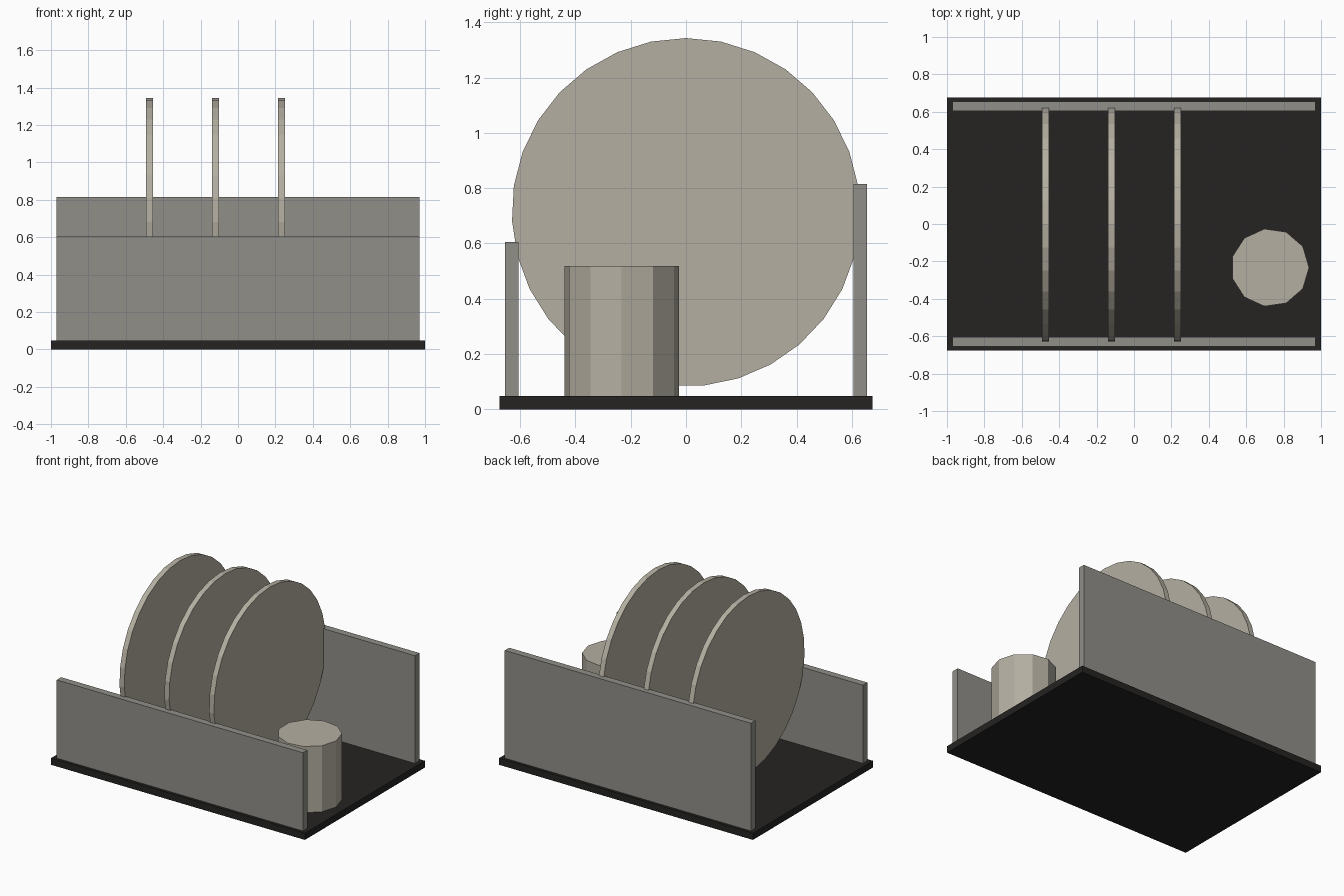
import bpy, bmesh
from math import sin, cos, tau
from mathutils import Vector

if "Cube" in bpy.data.objects:
    bpy.data.objects.remove(bpy.data.objects["Cube"])


def material(name, rgb):
    m = bpy.data.materials.new(name)
    m.diffuse_color = (*rgb, 1)
    m.use_nodes = True
    m.node_tree.nodes["Principled BSDF"].inputs["Base Color"].default_value = m.diffuse_color
    return m


DARK = material("dark_base", (0.018, 0.017, 0.016))
GREY = material("wall_grey", (0.28, 0.275, 0.25))
CREAM = material("cream", (0.46, 0.43, 0.36))


def prism(name, outline, depth, mat):
    """Extrude a closed planar outline along the depth vector."""
    bm = bmesh.new()
    face = bm.faces.new([bm.verts.new(p) for p in outline])
    ext = bmesh.ops.extrude_face_region(bm, geom=[face], use_keep_orig=True)
    moved = [g for g in ext["geom"] if isinstance(g, bmesh.types.BMVert)]
    bmesh.ops.translate(bm, verts=moved, vec=Vector(depth))
    bmesh.ops.recalc_face_normals(bm, faces=bm.faces)
    me = bpy.data.meshes.new(name)
    bm.to_mesh(me)
    bm.free()
    me.materials.append(mat)
    ob = bpy.data.objects.new(name, me)
    bpy.context.collection.objects.link(ob)
    return ob


def slab(name, half_x, y0, y1, z0, z1, mat):
    corners = [(-half_x, y0, z0), (half_x, y0, z0), (half_x, y1, z0), (-half_x, y1, z0)]
    return prism(name, corners, (0, 0, z1 - z0), mat)


# base plate with a low front wall and a taller back wall
slab("base_plate", 1.0, -0.675, 0.675, 0.0, 0.048, DARK)
slab("front_wall", 0.97, -0.655, -0.605, 0.048, 0.605, GREY)
slab("back_wall", 0.97, 0.605, 0.655, 0.048, 0.815, GREY)

# three upright plates, 31 sides with one corner at the top
for i, x in enumerate((-0.474, -0.121, 0.232)):
    ring = [(x - 0.019, 0.63 * sin(tau * k / 31), 0.713 + 0.63 * cos(tau * k / 31))
            for k in range(31)]
    prism(f"plate_{i + 1}", ring, (0.038, 0, 0), CREAM)

# 11-sided cup with one corner facing +x
ring = [(0.727 + 0.209 * cos(tau * k / 11), -0.233 + 0.209 * sin(tau * k / 11), 0.048)
        for k in range(11)]
prism("cutlery_cup", ring, (0, 0, 0.471), CREAM)
